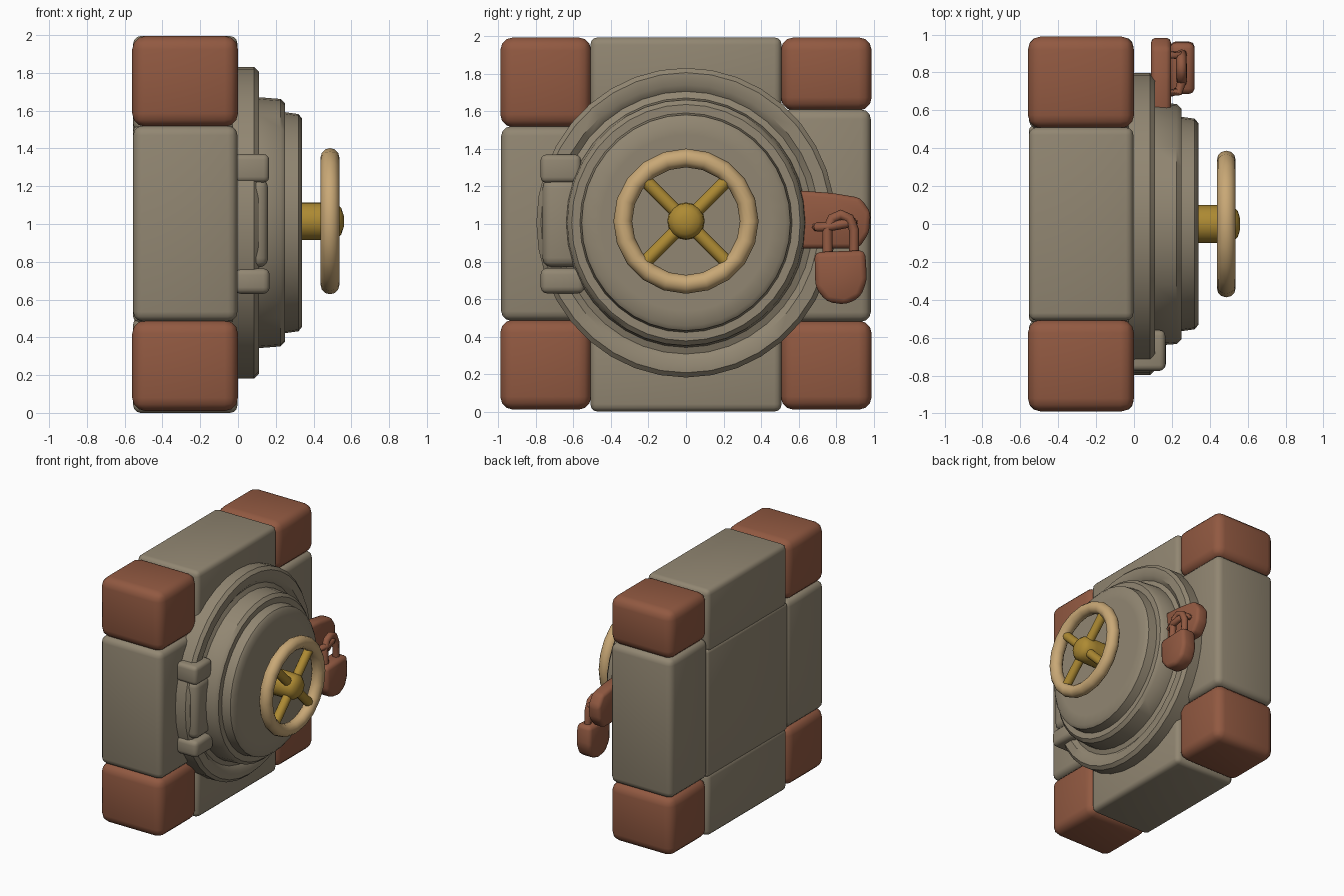
import bpy, bmesh, math
from mathutils import Vector

if "Cube" in bpy.data.objects:
    bpy.data.objects.remove(bpy.data.objects["Cube"])


def material(name, rgb):
    m = bpy.data.materials.new(name)
    m.diffuse_color = (*rgb, 1)
    m.use_nodes = True
    m.node_tree.nodes["Principled BSDF"].inputs["Base Color"].default_value = m.diffuse_color
    return m


STONE = material("stone grey", (0.285, 0.24, 0.168))
RUST = material("rust brown", (0.285, 0.1, 0.053))
TAN = material("pale tan", (0.58, 0.39, 0.18))
GOLD = material("dull gold", (0.42, 0.255, 0.033))


def make(name, bm, mat, angle=50):
    bmesh.ops.recalc_face_normals(bm, faces=bm.faces)
    me = bpy.data.meshes.new(name)
    bm.to_mesh(me)
    bm.free()
    ob = bpy.data.objects.new(name, me)
    bpy.context.collection.objects.link(ob)
    me.materials.append(mat)
    bpy.ops.object.select_all(action='DESELECT')
    ob.select_set(True)
    bpy.context.view_layer.objects.active = ob
    bpy.ops.object.shade_smooth_by_angle(angle=math.radians(angle))
    return ob


def soften(bm, r, seg=3):
    bmesh.ops.bevel(bm, geom=bm.edges[:], offset=r, segments=seg,
                    profile=0.5, affect='EDGES', clamp_overlap=True)


def block(name, x, y, z, mat, r=0.05):
    bm = bmesh.new()
    bmesh.ops.create_cube(bm, size=1)
    for v in bm.verts:
        v.co = Vector([(a + b) / 2 + c * (b - a) for (a, b), c in zip((x, y, z), v.co)])
    soften(bm, r)
    return make(name, bm, mat)


def lathe(name, profile, cz, mat, seg=32, ysquash=1.0, angle=40):
    """Spin (x, radius) points about the x axis at height cz."""
    bm = bmesh.new()
    rings = [[bm.verts.new((x, ysquash * r * math.cos(2 * math.pi * i / seg),
                            cz + r * math.sin(2 * math.pi * i / seg)))
              for i in range(seg)] for x, r in profile]
    for a, b in zip(rings, rings[1:]):
        for i in range(seg):
            j = (i + 1) % seg
            bm.faces.new((a[i], a[j], b[j], b[i]))
    bm.faces.new(rings[0])
    bm.faces.new(rings[-1])
    return make(name, bm, mat, angle)


def prism(name, outline, x0, x1, mat, r):
    """Extrude a (y, z) outline along x."""
    bm = bmesh.new()
    f = bm.faces.new([bm.verts.new((x0, y, z)) for y, z in outline])
    ext = bmesh.ops.extrude_face_region(bm, geom=[f])
    for v in ext['geom']:
        if isinstance(v, bmesh.types.BMVert):
            v.co.x = x1
    soften(bm, r, 2)
    return make(name, bm, mat)


def tube(name, pts, r, mat, closed=False, sides=10):
    """Sweep a round section along a path of points."""
    bm = bmesh.new()
    pts = [Vector(p) for p in pts]
    n, rings = len(pts), []
    for i, p in enumerate(pts):
        if closed:
            t = pts[(i + 1) % n] - pts[i - 1]
        else:
            t = pts[min(i + 1, n - 1)] - pts[max(i - 1, 0)]
        t.normalize()
        up = Vector((1, 0, 0)) if abs(t.x) < 0.9 else Vector((0, 0, 1))
        u = t.cross(up).normalized()
        w = u.cross(t)
        rings.append([bm.verts.new(p + r * (math.cos(a) * u + math.sin(a) * w))
                      for a in (2 * math.pi * k / sides for k in range(sides))])
    for i in range(n if closed else n - 1):
        a, b = rings[i], rings[(i + 1) % n]
        for k in range(sides):
            j = (k + 1) % sides
            bm.faces.new((a[k], a[j], b[j], b[k]))
    if not closed:
        bm.faces.new(rings[0])
        bm.faces.new(rings[-1])
    return make(name, bm, mat, 60)


# Square frame: four corner blocks, four edge blocks, centre panel
X, XI = (-0.56, 0.0), (-0.555, -0.003)
block("corner_top_left", X, (-0.99, -0.505), (1.515, 1.995), RUST, 0.07)
block("corner_top_right", X, (0.505, 0.99), (1.605, 1.995), RUST, 0.07)
block("corner_bottom_left", X, (-0.99, -0.505), (0.01, 0.49), RUST, 0.07)
block("corner_bottom_right", X, (0.505, 0.99), (0.01, 0.485), RUST, 0.07)
block("edge_left", XI, (-0.985, -0.5), (0.485, 1.52), STONE)
block("edge_right", XI, (0.5, 0.985), (0.48, 1.61), STONE)
block("edge_top", XI, (-0.51, 0.51), (1.49, 1.995), STONE, 0.04)
block("edge_bottom", XI, (-0.51, 0.51), (0.0, 0.51), STONE, 0.04)
block("centre_panel", XI, (-0.52, 0.52), (0.48, 1.52), STONE, 0.03)

# Stepped round door
lathe("door", [(-0.03, 0.825), (0.085, 0.825), (0.11, 0.80), (0.112, 0.735),
               (0.085, 0.70), (0.10, 0.665), (0.225, 0.655), (0.25, 0.63),
               (0.25, 0.585), (0.32, 0.575), (0.34, 0.55), (0.34, 0.47)],
      1.007, STONE, 36, 0.967)

# Hinge on the left of the door
block("hinge_top", (-0.02, 0.165), (-0.775, -0.56), (1.22, 1.37), STONE, 0.03)
block("hinge_middle", (-0.02, 0.16), (-0.765, -0.56), (0.77, 1.24), STONE, 0.05)
block("hinge_bottom", (-0.02, 0.168), (-0.775, -0.54), (0.63, 0.765), STONE, 0.035)

# Handwheel: shaft with domed hub, four spokes, rim
CZ = 1.015
lathe("wheel_shaft", [(0.3, 0.1), (0.45, 0.1), (0.52, 0.095), (0.547, 0.07),
                      (0.56, 0.03)], CZ, GOLD, 16)
for k in range(4):
    a = math.pi / 4 + k * math.pi / 2
    tube(f"wheel_spoke_{k + 1}",
         [(0.485, d * math.cos(a), CZ + d * math.sin(a)) for d in (0.04, 0.34)],
         0.036, GOLD)
tube("wheel_rim", [(0.487, 0.337 * math.cos(a), CZ + 0.337 * math.sin(a))
                   for a in (2 * math.pi * i / 20 for i in range(20))],
     0.05, TAN, closed=True, sides=12)

# Hasp plate and padlock on the right of the door
prism("hasp", [(0.58, 0.87), (0.58, 1.18), (0.78, 1.165), (0.93, 1.14),
               (0.985, 1.06), (0.975, 0.95), (0.92, 0.87)], 0.09, 0.195, RUST, 0.025)
tube("hasp_staple", [(0.17, 0.69, 0.985), (0.235, 0.70, 0.985), (0.255, 0.76, 0.985),
                     (0.255, 0.84, 1.0), (0.235, 0.89, 1.01), (0.17, 0.90, 1.01)],
     0.025, RUST, sides=8)
tube("padlock_shackle", [(0.255, 0.755, 0.83), (0.25, 0.755, 0.97), (0.25, 0.78, 1.03),
                         (0.25, 0.825, 1.05), (0.25, 0.87, 1.03), (0.25, 0.895, 0.97),
                         (0.255, 0.895, 0.83)], 0.027, RUST, sides=8)
prism("padlock_body", [(0.685, 0.85), (0.955, 0.86), (0.965, 0.70), (0.93, 0.61),
                       (0.85, 0.57), (0.75, 0.585), (0.69, 0.66)],
      0.19, 0.32, RUST, 0.03)
